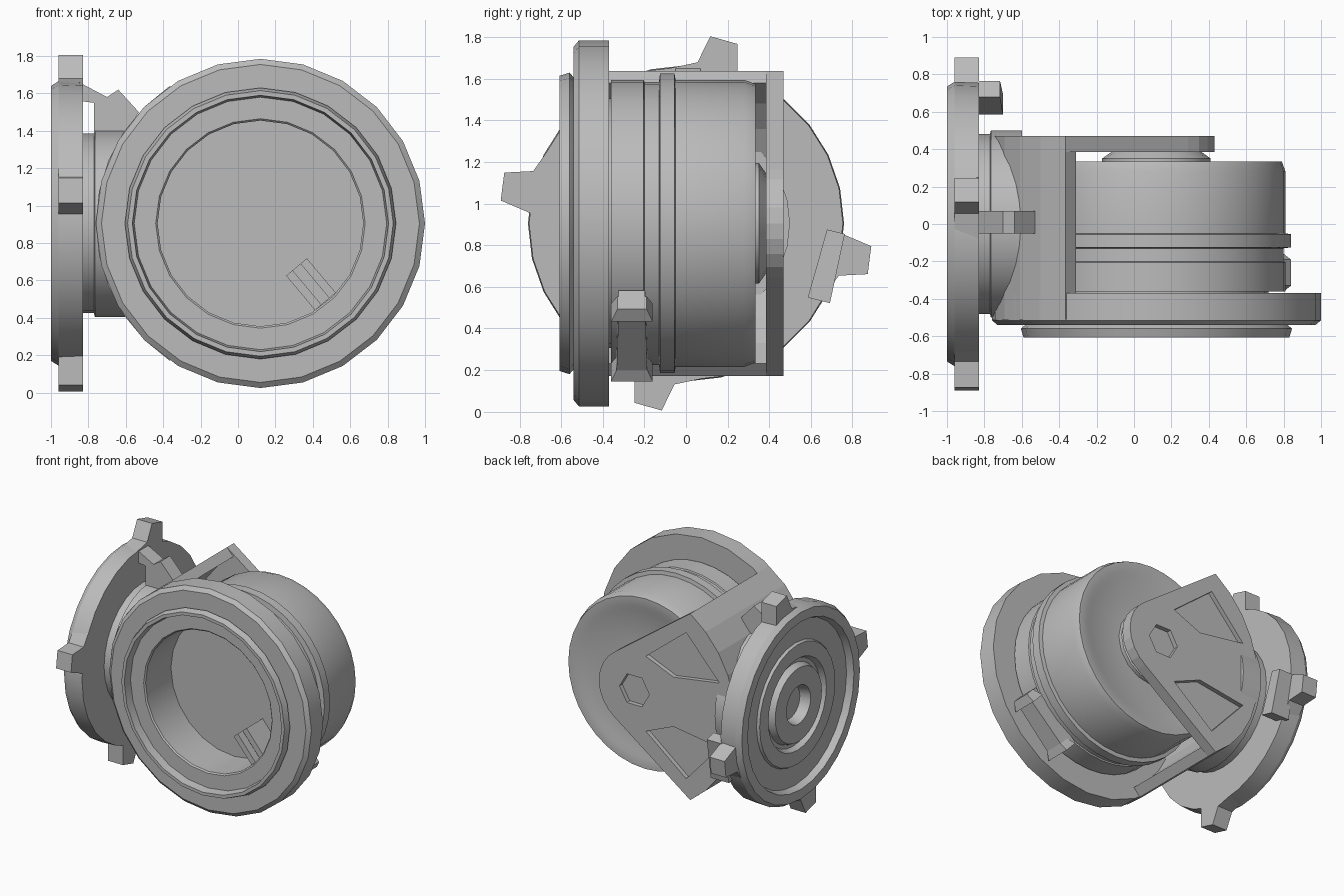
import bpy, bmesh, math
from mathutils import Matrix, Vector

if "Cube" in bpy.data.objects:
    bpy.data.objects.remove(bpy.data.objects["Cube"])

CX, CZ = 0.12, 0.905          # centre of the main drum axis (along y)
grey = bpy.data.materials.new("plain grey")
grey.diffuse_color = (0.5, 0.5, 0.5, 1)
grey.use_nodes = True
grey.node_tree.nodes["Principled BSDF"].inputs["Base Color"].default_value = grey.diffuse_color


def finish(bm, name, smooth=True):
    bmesh.ops.remove_doubles(bm, verts=bm.verts, dist=1e-5)
    bmesh.ops.recalc_face_normals(bm, faces=bm.faces)
    me = bpy.data.meshes.new(name)
    bm.to_mesh(me)
    bm.free()
    ob = bpy.data.objects.new(name, me)
    bpy.context.collection.objects.link(ob)
    me.materials.append(grey)
    if smooth:
        bpy.ops.object.select_all(action='DESELECT')
        ob.select_set(True)
        bpy.context.view_layer.objects.active = ob
        bpy.ops.object.shade_smooth_by_angle(angle=math.radians(25))
    return ob


def lathe(name, profile, axis, n=32, closed=False):
    """Spin (radius, position) pairs round the y or x axis."""
    bm = bmesh.new()
    rings = []
    for r, p in profile:
        ring = []
        for i in range(n):
            a = 2 * math.pi * i / n
            u, w = r * math.cos(a), r * math.sin(a)
            ring.append(bm.verts.new((CX + u, p, CZ + w) if axis == 'Y' else (p, u, CZ + w)))
        rings.append(ring)
    pairs = list(zip(rings, rings[1:]))
    if closed:
        pairs.append((rings[-1], rings[0]))
    else:
        bm.faces.new(rings[0])
        bm.faces.new(rings[-1])
    for a, b in pairs:
        for i in range(n):
            j = (i + 1) % n
            bm.faces.new((a[i], a[j], b[j], b[i]))
    return finish(bm, name)


def prism(name, pts, y0, y1, mat=Matrix()):
    """Extrude an (x, z) outline along y, then place it by a matrix."""
    bm = bmesh.new()
    f = bm.faces.new([bm.verts.new((x, y0, z)) for x, z in pts])
    ext = bmesh.ops.extrude_face_region(bm, geom=[f])
    verts = [v for v in ext['geom'] if isinstance(v, bmesh.types.BMVert)]
    bmesh.ops.translate(bm, verts=verts, vec=(0, y1 - y0, 0))
    bm.transform(mat)
    return finish(bm, name, smooth=False)


def block(name, size, mat, taper=1.0):
    """Box whose top (+z) end is scaled by taper, placed by a matrix."""
    bm = bmesh.new()
    bmesh.ops.create_cube(bm, size=1)
    for v in bm.verts:
        k = taper if v.co.z > 0 else 1
        v.co = Vector((v.co.x * size[0] * k, v.co.y * size[1] * k, v.co.z * size[2]))
    bm.transform(mat)
    return finish(bm, name, smooth=False)


def cut(ob, cutter):
    m = ob.modifiers.new("cut", 'BOOLEAN')
    m.operation, m.object, m.solver = 'DIFFERENCE', cutter, 'EXACT'
    cutter.hide_render = True
    cutter.hide_viewport = True


def arc(r, a0, a1, n, cx=CX, cz=CZ):
    return [(cx + r * math.cos(math.radians(a0 + (a1 - a0) * i / n)),
             cz + r * math.sin(math.radians(a0 + (a1 - a0) * i / n))) for i in range(n + 1)]


# Drum with a raised band, a chamfered shallow-dished back and the bore floor
lathe("drum", [(0.56, -0.22), (0.56, -0.36), (0.69, -0.36), (0.69, -0.205), (0.68, -0.20),
               (0.68, -0.13), (0.72, -0.125), (0.72, -0.055), (0.69, -0.05), (0.69, 0.28),
               (0.67, 0.335), (0.60, 0.335), (0.56, 0.32), (0.30, 0.32)], 'Y', 36)
# Large flange
lathe("flange", [(0.56, -0.37), (0.88, -0.37), (0.88, -0.515), (0.85, -0.54), (0.56, -0.54)],
      'Y', 24, closed=True)
# Front rim: thin raised lip round a recessed face and the open bore
lathe("front_rim", [(0.55, -0.22), (0.60, -0.22), (0.60, -0.50), (0.69, -0.53), (0.725, -0.56),
                    (0.71, -0.608), (0.685, -0.608), (0.675, -0.545), (0.56, -0.545),
                    (0.55, -0.535)], 'Y', 24, closed=True)
# Key inside the bore
diag = Matrix.Rotation(math.radians(-40), 4, 'Y')
for k in (-1, 1):
    block("bore_key", (0.045, 0.20, 0.24), Matrix.Translation((0.39, -0.32, 0.58)) @ diag
          @ Matrix.Translation((0.05 * k, 0, 0)))
block("bore_key_web", (0.06, 0.14, 0.24), Matrix.Translation((0.39, -0.29, 0.58)) @ diag)

# Side bracket: curved bridge and tapering back plate
prism("bracket_bridge", arc(0.88, 123.5, 236.5, 10) + arc(0.80, 237.5, 122.5, 10), -0.51, 0.47)
plate = prism("bracket_plate", arc(0.88, 123.5, 236.5, 10) + arc(0.31, -57, 57, 8), 0.385, 0.47)
pockets = [[(-0.33, 1.48), (-0.62, 1.16), (-0.22, 1.10), (0.02, 1.20)],
           [(-0.33, 0.33), (-0.62, 0.65), (-0.22, 0.71), (0.02, 0.61)],
           arc(0.13, 0, 300, 5)]
for p in pockets:
    cut(plate, prism("pocket_cutter", p, 0.435, 0.55))
lathe("pivot_boss", [(0.29, 0.31), (0.29, 0.35), (0.22, 0.40)], 'Y', 16)

# Mounting disc with stepped outer face, and the hub joining it to the bracket
lathe("mount_disc", [(0.48, -0.83), (0.755, -0.83), (0.76, -0.96), (0.735, -1.0), (0.66, -1.0),
                     (0.64, -0.95), (0.48, -0.95), (0.47, -0.97), (0.36, -0.97), (0.34, -0.93),
                     (0.31, -0.93), (0.29, -0.98), (0.15, -0.98), (0.13, -0.90)], 'X', 28)
lathe("hub", [(0.48, -0.85), (0.48, -0.77), (0.50, -0.765), (0.50, -0.60)], 'X', 28)

# Four tabs round the disc, each with a long ramp on one side
tab = [(-0.33, 0.67), (-0.10, 0.77), (-0.065, 0.905), (0.07, 0.895), (0.11, 0.70)]
for i in range(4):
    side = -1 if i % 2 else 1
    turn = (Matrix.Translation((-0.895, 0, CZ)) @ Matrix.Rotation(math.radians(-11.5 + 90 * i), 4, 'X')
            @ Matrix.Rotation(math.radians(90), 4, 'Z'))
    prism("disc_tab", [(x * side, z) for x, z in tab], -0.065, 0.065, turn)

# Latch over the bridge and catch on the disc edge
prism("top_latch", [(-0.85, 1.66), (-0.70, 1.58), (-0.64, 1.62), (-0.53, 1.50), (-0.62, 1.36),
                    (-0.77, 1.40), (-0.77, 1.55), (-0.85, 1.56)], -0.05, 0.07)
block("side_catch", (0.16, 0.11, 0.34),
      Matrix.Translation((-0.78, 0.68, 0.70)) @ Matrix.Rotation(math.radians(-14), 4, 'X'), 0.8)

# Connector on the lower right of the drum
conn = Matrix.Translation((CX, -0.26, CZ)) @ Matrix.Rotation(math.radians(47), 4, 'Y')
block("connector", (0.14, 0.15, 0.48), conn @ Matrix.Translation((0.725, 0, 0)), 0.85)
for k in (-1, 1):
    block("connector_ear", (0.12, 0.20, 0.07), conn @ Matrix.Translation((0.75, 0, 0.21 * k)), 0.7)
